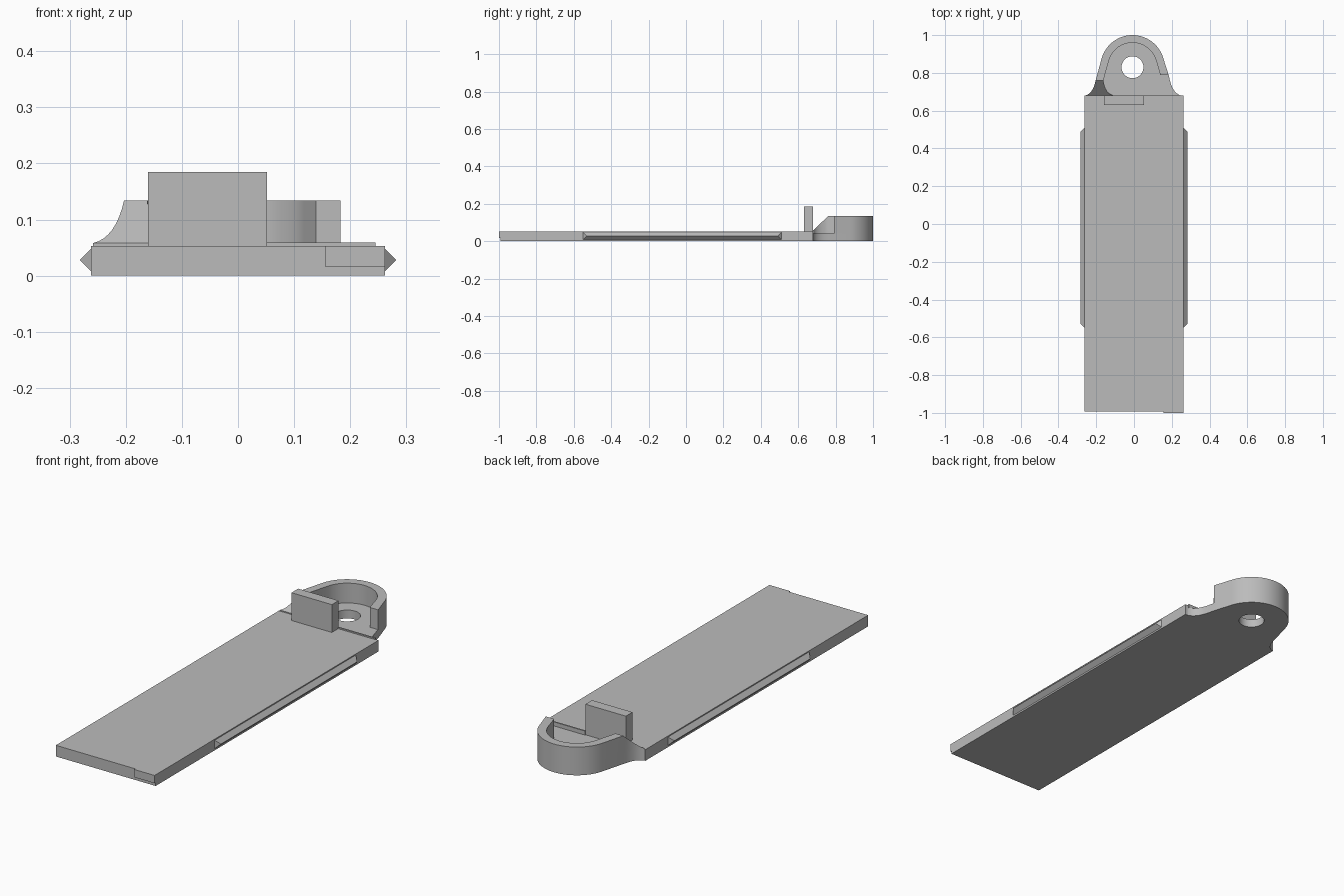
import bpy, bmesh, math
from mathutils import Vector

cube = bpy.data.objects.get("Cube")
if cube:
    bpy.data.objects.remove(cube)

grey = bpy.data.materials.new("plain grey")
grey.use_nodes = True
grey.diffuse_color = (0.5, 0.5, 0.5, 1)
grey.node_tree.nodes["Principled BSDF"].inputs["Base Color"].default_value = (0.5, 0.5, 0.5, 1)


def finish(name, bm, smooth=False):
    """Turn a bmesh into a named grey object."""
    bmesh.ops.remove_doubles(bm, verts=bm.verts, dist=1e-5)
    bmesh.ops.recalc_face_normals(bm, faces=bm.faces)
    mesh = bpy.data.meshes.new(name)
    bm.to_mesh(mesh)
    bm.free()
    mesh.materials.append(grey)
    ob = bpy.data.objects.new(name, mesh)
    bpy.context.collection.objects.link(ob)
    if smooth:
        bpy.ops.object.select_all(action='DESELECT')
        ob.select_set(True)
        bpy.context.view_layer.objects.active = ob
        bpy.ops.object.shade_smooth_by_angle(angle=math.radians(30))
    return ob


def box(name, low, high):
    bm = bmesh.new()
    bmesh.ops.create_cube(bm, size=1)
    low, high = Vector(low), Vector(high)
    for v in bm.verts:
        v.co = (low + high) / 2 + v.co * (high - low)
    return finish(name, bm)


def bend(a, b, c, n=8):
    """Points on a quadratic curve from a to c, pulled towards b."""
    a, b, c = Vector(a), Vector(b), Vector(c)
    return [a * (1 - t) ** 2 + b * 2 * t * (1 - t) + c * t * t
            for t in (i / n for i in range(n + 1))]


def arc(radius, start, end, n=32):
    return [CENTRE + radius * Vector((math.cos(a), math.sin(a)))
            for a in (math.radians(start + (end - start) * i / n) for i in range(n + 1))]


CENTRE = Vector((-0.008, 0.83))
FLOOR, PLATE, RIM = 0.04, 0.053, 0.134
END = 0.68

# Long plate, small front pad, upright tab and low ridge
box("base_plate", (-0.262, -0.992, 0), (0.262, END, PLATE))
box("front_pad", (0.155, -1, 0.016), (0.262, -0.992, PLATE))
box("upright_tab", (-0.16, 0.63, PLATE), (0.052, END, 0.185))
box("end_ridge", (0.052, END - 0.003, FLOOR), (0.245, END + 0.004, 0.059))

# Wedge rails along both long sides, with tapered ends
for name, side in (("left_rail", 1), ("right_rail", -1)):
    bm = bmesh.new()
    rings = []
    for y, peak_y in ((-0.55, -0.53), (0.51, 0.49)):
        rings.append([bm.verts.new(p) for p in (
            (side * 0.262, y, 0.008), (side * 0.282, peak_y, 0.028), (side * 0.262, y, 0.048))])
    for ring in rings:
        bm.faces.new(ring)
    for i in range(3):
        j = (i + 1) % 3
        bm.faces.new((rings[0][i], rings[0][j], rings[1][j], rings[1][i]))
    finish(name, bm)

# Head floor: rounded outline with flared feet and a round hole
left_foot = bend((-0.203, 0.76), (-0.218, 0.69), (-0.258, END))
right_foot = bend((0.25, END), (0.207, 0.69), (0.19, 0.76))
outline = right_foot + [Vector((0.183, 0.79))] + arc(0.17, 15, 165) + left_foot
hole = arc(0.058, 0, 360)[:-1]
bm = bmesh.new()
layers = []
for z in (0, FLOOR):
    edges, loops = [], []
    for pts in (outline, hole):
        vs = [bm.verts.new((p.x, p.y, z)) for p in pts]
        edges += [bm.edges.new((vs[i - 1], vs[i])) for i in range(len(vs))]
        loops.append(vs)
    bmesh.ops.triangle_fill(bm, edges=edges, use_beauty=True)
    layers.append(loops)
for low, high in zip(*layers):
    for i in range(len(low)):
        bm.faces.new((low[i - 1], low[i], high[i], high[i - 1]))
finish("head_floor", bm, smooth=True)

# Raised wall around the head: square end on one side, sloping foot on the other
outer = [Vector((0.183, 0.79))] + arc(0.17, 15, 165) + left_foot
inner = [Vector((0.139, 0.79))] + arc(0.13, 15, 165) + bend(
    (-0.162, 0.76), (-0.152, 0.69), (-0.108, END))
bm = bmesh.new()
sections = []
for i, (o, p) in enumerate(zip(outer, inner)):
    def top(q):
        return min(RIM, 0.058 + (q.y - END) * 0.95)
    sections.append([bm.verts.new(c) for c in (
        (o.x, o.y, FLOOR), (o.x, o.y, top(o)), (p.x, p.y, top(p)), (p.x, p.y, FLOOR))])
for a, b in zip(sections, sections[1:]):
    for i in range(4):
        j = (i + 1) % 4
        bm.faces.new((a[i], a[j], b[j], b[i]))
bm.faces.new(sections[0])
bm.faces.new(sections[-1])
finish("head_wall", bm, smooth=True)
